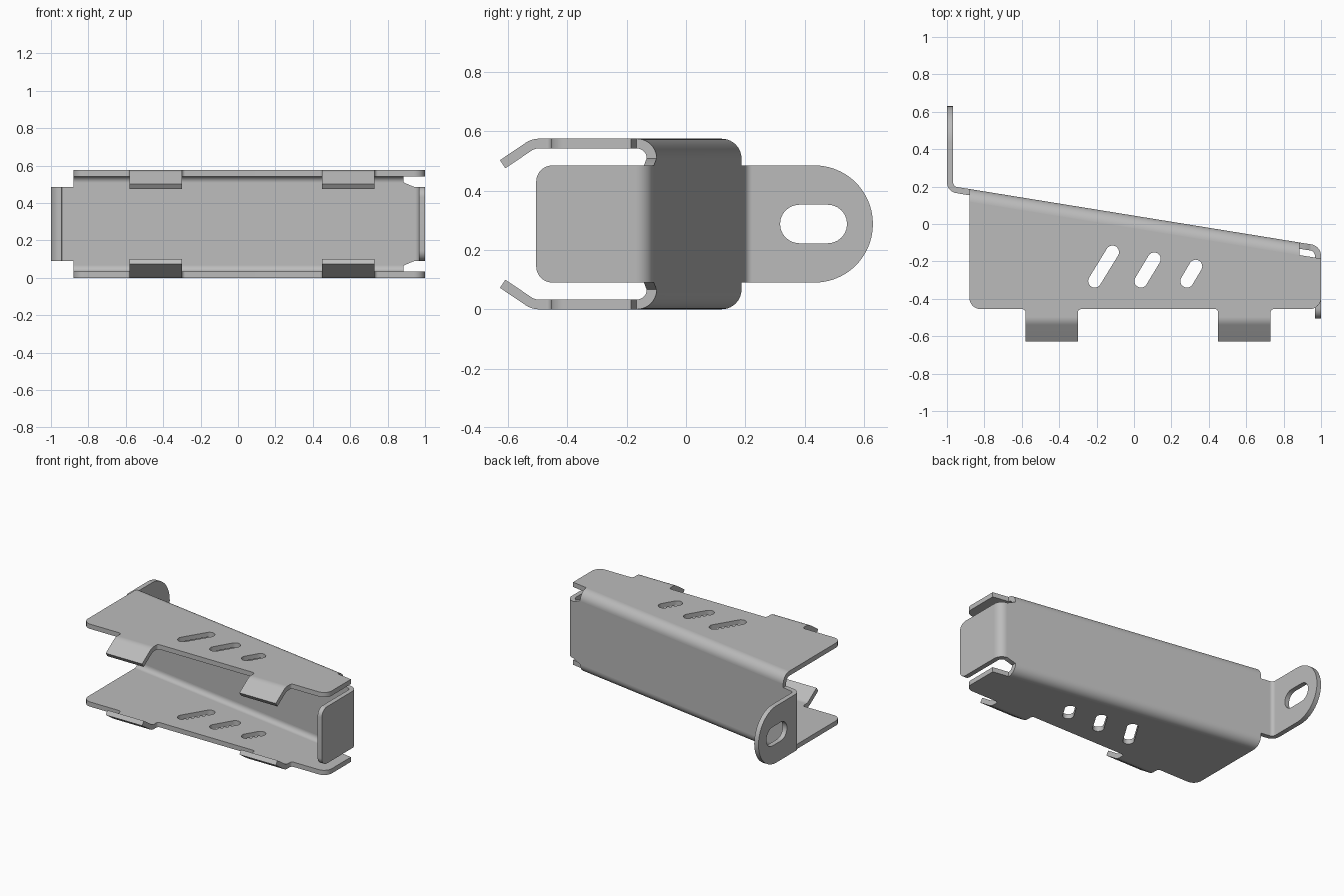
import bpy, bmesh, math
from mathutils import Matrix, Vector

cube = bpy.data.objects.get("Cube")
if cube:
    bpy.data.objects.remove(cube, do_unlink=True)

T = 0.033            # sheet thickness
H = 0.575            # overall height
MID = H / 2
EAR = 0.1975         # half height of the end strips
SLOPE = -0.162       # slant of the back wall
STRETCH = math.hypot(1, SLOPE)

steel = bpy.data.materials.new("steel_grey")
steel.use_nodes = True
steel.diffuse_color = (0.5, 0.5, 0.5, 1)
steel.node_tree.nodes["Principled BSDF"].inputs["Base Color"].default_value = (0.5, 0.5, 0.5, 1)


def wall_y(x):
    return 0.0278 + SLOPE * x


def fillet(points, closed=True, steps=10):
    """Round every corner given as (x, y, radius)."""
    out, n = [], len(points)
    for i, p in enumerate(points):
        c = Vector(p[:2])
        if len(p) < 3 or (not closed and i in (0, n - 1)):
            out.append(c)
            continue
        a = (Vector(points[i - 1][:2]) - c).normalized()
        b = (Vector(points[(i + 1) % n][:2]) - c).normalized()
        half = a.angle(b) / 2
        centre = c + (a + b).normalized() * p[2] / math.sin(half)
        start = c + a * p[2] / math.tan(half) - centre
        sweep = math.pi - 2 * half
        sign = 1 if a.cross(b) < 0 else -1
        for k in range(steps + 1):
            out.append(centre + Matrix.Rotation(sign * sweep * k / steps, 2) @ start)
    return out


def ribbon(points):
    """Outline of a bent strip around an open centre line."""
    path = fillet(points, closed=False)
    left, right = [], []
    for i, p in enumerate(path):
        d = Vector((0, 0))
        if i > 0:
            d += (p - path[i - 1]).normalized()
        if i < len(path) - 1:
            d += (path[i + 1] - p).normalized()
        side = Vector((-d.y, d.x)).normalized() * T / 2
        left.append(p + side)
        right.append(p - side)
    return left + right[::-1]


def slot(p, q, r, steps=12):
    p, q = Vector(p), Vector(q)
    d = q - p
    base = math.atan2(d.y, d.x) - math.pi / 2
    pts = []
    for end, turn in ((q, 0), (p, math.pi)):
        for k in range(steps + 1):
            a = base + turn + math.pi * k / steps
            pts.append(end + Vector((math.cos(a), math.sin(a))) * r)
    return pts


def axes(a, b, c, origin=(0, 0, 0)):
    m = Matrix((a, b, c)).transposed().to_4x4()
    m.translation = origin
    return m


def prism(name, loops, c0, c1, matrix):
    """Fill the outline and holes, thicken from c0 to c1, then place."""
    bm = bmesh.new()
    for loop in loops:
        vs = [bm.verts.new((p.x, p.y, c0)) for p in loop]
        for i, v in enumerate(vs):
            bm.edges.new((vs[i - 1], v))
    bmesh.ops.triangle_fill(bm, use_beauty=True, edges=bm.edges[:])
    ext = bmesh.ops.extrude_face_region(bm, geom=bm.faces[:])
    new = [g for g in ext["geom"] if isinstance(g, bmesh.types.BMVert)]
    bmesh.ops.translate(bm, verts=new, vec=(0, 0, c1 - c0))
    bm.transform(matrix)
    bmesh.ops.recalc_face_normals(bm, faces=bm.faces[:])
    me = bpy.data.meshes.new(name)
    bm.to_mesh(me)
    bm.free()
    me.materials.append(steel)
    ob = bpy.data.objects.new(name, me)
    bpy.context.collection.objects.link(ob)
    bpy.ops.object.select_all(action="DESELECT")
    ob.select_set(True)
    bpy.context.view_layer.objects.active = ob
    bpy.ops.object.shade_smooth_by_angle(angle=math.radians(30))
    return ob


X, Y, Z = (1, 0, 0), (0, 1, 0), (0, 0, 1)
ALONG, OUT = (1, SLOPE, 0), (0, STRETCH, 0)
wall_origin = (0, wall_y(0), 0)
PLAN = Matrix.Identity(4)
END = axes(Y, Z, X)

# back wall with stepped ends
low = [(-0.942, MID - EAR), (-0.88, MID - EAR), (-0.88, 0.0665),
       (0.888, 0.0665), (0.944, MID - EAR)]
wall = [Vector(p) for p in low + [(x, H - z) for x, z in reversed(low)]]
prism("back_wall", [wall], -T / 2, T / 2, axes(ALONG, Z, OUT, wall_origin))

# top and bottom flanges, their long bends and the front tabs
tabs = ((-0.58, -0.30), (0.45, 0.73))
front = -0.455
outline = [(-0.88, front, 0.06)]
for a, b in tabs:
    outline += [(a, front, 0.018), (a, -0.492), (b, -0.492), (b, front, 0.018)]
inner = wall_y(0) - 0.05 * STRETCH
outline += [(1, front, 0.06), (1, inner + SLOPE),
            (-0.88, inner - 0.88 * SLOPE)]
slots = [slot((-0.21, -0.305), (-0.115, -0.15), 0.035),
         slot((0.037, -0.305), (0.108, -0.187), 0.035),
         slot((0.283, -0.305), (0.33, -0.226), 0.035)]
level = H - T / 2
long_bend = ribbon([(0, level - 0.05), (0, level, 0.0499), (-0.05, level)])
tab = ribbon([(-0.49, level), (-0.515, level, 0.06), (-0.618, 0.489)])
flip = Matrix.Translation((0, 0, H)) @ Matrix.Scale(-1, 4, Z)
for side, m in (("top", PLAN), ("bottom", flip)):
    prism(side + "_flange", [fillet(outline)] + slots, H - T, H, m)
    prism(side + "_bend", [long_bend], -0.88, 0.885,
          m @ axes(OUT, Z, ALONG, wall_origin))
    for i, (a, b) in enumerate(tabs):
        prism(f"{side}_tab_{i + 1}", [tab], a, b, m @ END)

# mounting ear on the right end
edge = 1 - T / 2
ear_bend = ribbon([(-0.94, wall_y(-0.94)), (-edge, wall_y(-edge), 0.042), (-edge, 0.226)])
prism("ear_bend", [ear_bend], MID - EAR, MID + EAR, PLAN)
ear = fillet([(0.226, MID - EAR), (0.63, MID - EAR, EAR - 0.0005),
              (0.63, MID + EAR, EAR - 0.0005), (0.226, MID + EAR)], steps=20)
prism("mounting_ear", [ear, slot((0.382, MID), (0.478, MID), 0.065)], -1, T - 1, END)

# closing flap on the left end
flap_bend = ribbon([(0.942, wall_y(0.942)), (edge, wall_y(edge), 0.045), (edge, -0.173)])
prism("flap_bend", [flap_bend], MID - EAR, MID + EAR, PLAN)
flap = fillet([(-0.173, MID - EAR), (-0.173, MID + EAR),
               (-0.505, MID + EAR, 0.055), (-0.505, MID - EAR, 0.055)])
prism("end_flap", [flap], 1 - T, 1, END)
